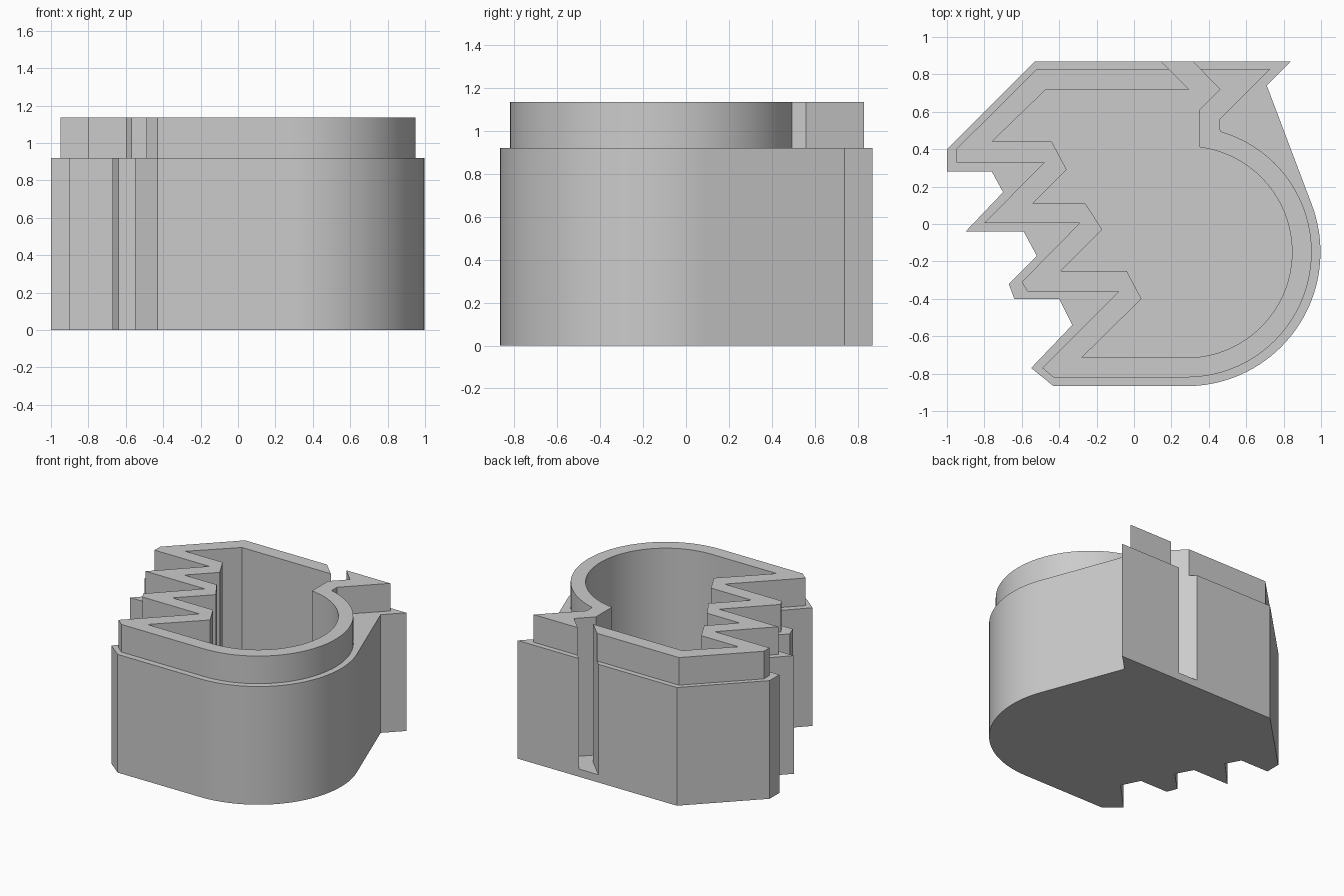
import bpy, bmesh, math

if "Cube" in bpy.data.objects:
    bpy.data.objects.remove(bpy.data.objects["Cube"])

grey = bpy.data.materials.new("plain grey")
grey.diffuse_color = (0.6, 0.6, 0.6, 1)
grey.use_nodes = True
grey.node_tree.nodes["Principled BSDF"].inputs["Base Color"].default_value = grey.diffuse_color
CX, CY = 0.28, -0.15      # shared centre of the round side


def arc(r, start, n=40):
    """Points clockwise from the start angle (degrees) down to the front."""
    angles = [math.radians(start + (-90 - start) * i / n) for i in range(n + 1)]
    return [(CX + r * math.cos(a), CY + r * math.sin(a)) for a in angles]


def prism(name, outline, z0, z1):
    bm = bmesh.new()
    face = bm.faces.new([bm.verts.new((x, y, z0)) for x, y in outline])
    top = bmesh.ops.extrude_face_region(bm, geom=[face])["geom"]
    for v in top:
        if isinstance(v, bmesh.types.BMVert):
            v.co.z = z1
    bmesh.ops.recalc_face_normals(bm, faces=bm.faces[:])
    mesh = bpy.data.meshes.new(name)
    bm.to_mesh(mesh)
    bm.free()
    mesh.materials.append(grey)
    ob = bpy.data.objects.new(name, mesh)
    bpy.context.collection.objects.link(ob)
    return ob


def combine(target, tool, operation):
    mod = target.modifiers.new(operation.lower(), 'BOOLEAN')
    mod.operation, mod.object, mod.solver = operation, tool, 'EXACT'
    bpy.context.view_layer.objects.active = target
    bpy.ops.object.modifier_apply(modifier=mod.name)
    bpy.data.objects.remove(tool)


# Outer body with short teeth on the left and a pointed fin at the back
body = prism("toothed_container",
             [(-0.53, 0.87), (0.84, 0.87), (0.71, 0.74)] + arc(0.717, 20.5) +
             [(-0.43, -0.867), (-0.55, -0.77), (-0.33, -0.54), (-0.40, -0.40),
              (-0.64, -0.40), (-0.67, -0.32), (-0.52, -0.17), (-0.59, -0.04),
              (-0.90, -0.04), (-0.70, 0.17), (-0.76, 0.28), (-1, 0.28), (-1, 0.40)],
             0, 0.92)

# Raised inner lip
lip = prism("lip",
            [(-0.52, 0.83), (0.73, 0.83), (0.46, 0.56)] + arc(0.67, 74.3) +
            [(-0.43, -0.82), (-0.49, -0.77), (-0.08, -0.36), (-0.57, -0.36),
             (-0.60, -0.31), (-0.29, 0.005), (-0.80, 0.005), (-0.48, 0.33),
             (-0.95, 0.33), (-0.95, 0.40)],
            0.5, 1.135)

# Cavity, open through the slanted slot at the back
cavity = prism("cavity_cutter",
               [(-0.47, 0.72), (0.295, 0.72), (0.045, 0.97), (0.215, 0.97),
                (0.46, 0.72), (0.35, 0.61)] + arc(0.565, 83) +
               [(-0.28, -0.715), (0.04, -0.40), (-0.04, -0.25), (-0.39, -0.25),
                (-0.17, -0.03), (-0.26, 0.11), (-0.54, 0.11), (-0.36, 0.29),
                (-0.44, 0.44), (-0.76, 0.44)],
               0.06, 1.3)

combine(body, lip, 'UNION')
combine(body, cavity, 'DIFFERENCE')

body.select_set(True)
bpy.context.view_layer.objects.active = body
bpy.ops.object.shade_smooth_by_angle(angle=math.radians(25))
